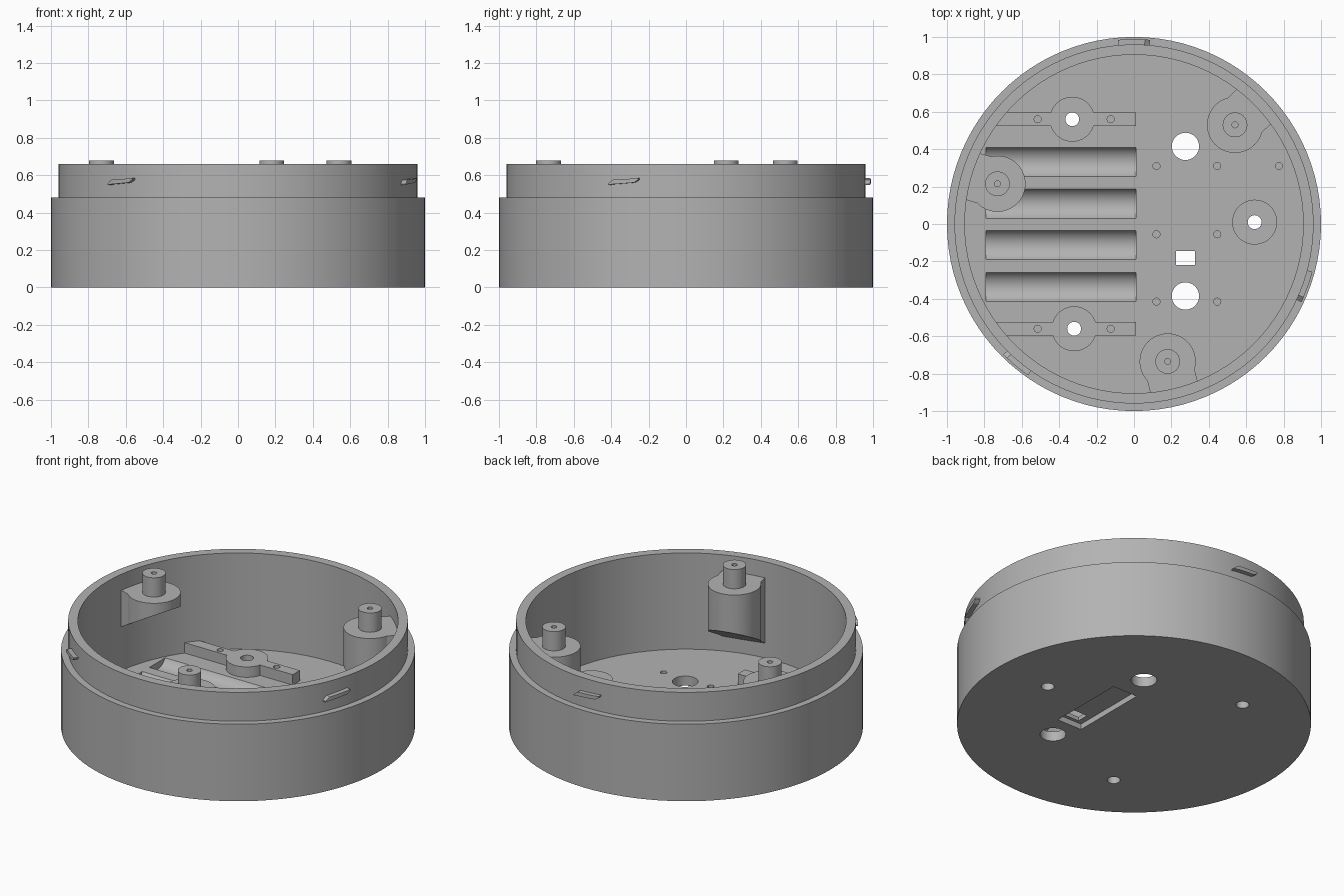
import bpy, bmesh
from math import sin, cos, pi, radians, atan2, hypot
from mathutils import Matrix

cube = bpy.data.objects.get("Cube")
if cube:
    bpy.data.objects.remove(cube, do_unlink=True)

grey = bpy.data.materials.new("plain grey")
grey.use_nodes = True
COLOUR = (0.45, 0.45, 0.45, 1)
grey.diffuse_color = COLOUR
grey.node_tree.nodes["Principled BSDF"].inputs["Base Color"].default_value = COLOUR

FLOOR, PAD_TOP, WALL = 0.06, 0.125, 0.905
BOSS_TOP, POST_TOP = 0.56, 0.68


def finish(name, bm):
    bmesh.ops.recalc_face_normals(bm, faces=bm.faces)
    mesh = bpy.data.meshes.new(name)
    bm.to_mesh(mesh)
    bm.free()
    mesh.materials.append(grey)
    obj = bpy.data.objects.new(name, mesh)
    bpy.context.collection.objects.link(obj)
    return obj


def prism(name, outline, bottom, top, matrix=None):
    """Extrude an outline upward; bottom may be a function of the point."""
    bm = bmesh.new()
    low = [bm.verts.new((x, y, bottom(x, y) if callable(bottom) else bottom)) for x, y in outline]
    high = [bm.verts.new((x, y, top)) for x, y in outline]
    bm.faces.new(low[::-1])
    bm.faces.new(high)
    n = len(low)
    for i in range(n):
        j = (i + 1) % n
        bm.faces.new((low[i], low[j], high[j], high[i]))
    if matrix:
        bm.transform(matrix)
    return finish(name, bm)


def circle(x, y, r, n=32):
    return [(x + r * cos(2 * pi * i / n), y + r * sin(2 * pi * i / n)) for i in range(n)]


def box(x0, x1, y0, y1):
    return [(x0, y0), (x1, y0), (x1, y1), (x0, y1)]


def activate(obj):
    bpy.ops.object.select_all(action='DESELECT')
    obj.select_set(True)
    bpy.context.view_layer.objects.active = obj


def combine(obj, tools, operation='DIFFERENCE'):
    activate(obj)
    for tool in tools:
        mod = obj.modifiers.new("combine", 'BOOLEAN')
        mod.operation, mod.solver, mod.object = operation, 'EXACT', tool
        bpy.ops.object.modifier_apply(modifier=mod.name)
    for tool in tools:
        bpy.data.objects.remove(tool, do_unlink=True)


parts = []

# Round shell with stepped lip
bm = bmesh.new()
profile = [(0, 0), (1, 0), (1, 0.48), (0.96, 0.48), (0.96, 0.66), (WALL, 0.66), (WALL, FLOOR), (0, FLOOR)]
verts = [bm.verts.new((r, 0, z)) for r, z in profile]
edges = [bm.edges.new(pair) for pair in zip(verts, verts[1:])]
bmesh.ops.spin(bm, geom=verts + edges, cent=(0, 0, 0), axis=(0, 0, 1), angle=2 * pi, steps=96)
bmesh.ops.remove_doubles(bm, verts=bm.verts, dist=1e-4)
shell = finish("shell", bm)
parts.append(shell)

# Floor openings and underside pocket
SCREWS = [(-0.33, 0.56), (-0.32, -0.56), (0.645, 0.01)]
cutters = [prism("cutter", circle(x, y, 0.037), -0.1, 0.3) for x, y in SCREWS]
cutters += [prism("cutter", circle(0.275, y, 0.073), -0.1, 0.3) for y in (0.415, -0.385)]
cutters.append(prism("cutter", box(0.19, 0.36, -0.24, 0.25), -0.1, 0.035))
cutters.append(prism("cutter", box(0.225, 0.325, -0.22, -0.145), -0.1, 0.3))

# Small blind holes in the floor
pins = [(x, y) for x in (0.12, 0.445) for y in (0.31, -0.055, -0.415)] + [(0.775, 0.31)]
cutters += [prism("cutter", circle(x, y, 0.019, 16), 0.045, 0.3) for x, y in pins]

# Four rounded battery troughs
HALF, DEPTH = 0.078, 0.045
radius = (HALF ** 2 + DEPTH ** 2) / (2 * DEPTH)
sweep = atan2(HALF, radius - DEPTH)
arc = [-sweep + 2 * sweep * i / 16 for i in range(17)]
along_x = Matrix(((0, 0, 1, 0), (1, 0, 0, 0), (0, 1, 0, 0), (0, 0, 0, 1)))
for y in (0.332, 0.108, -0.113, -0.337):
    trough = [(y + radius * sin(a), FLOOR - DEPTH + radius * (1 - cos(a))) for a in arc]
    trough += [(y + HALF, 0.2), (y - HALF, 0.2)]
    cutters.append(prism("cutter", trough, -0.79, 0.01, along_x))
combine(shell, cutters)

# Two mounting bars with round pads, and one lone pad
for side, (x, y) in zip(("back", "front", "left"), SCREWS):
    pad = prism(side + "_screw_pad", circle(x, y, 0.12, 48), FLOOR - 0.002, PAD_TOP)
    if side != "left":
        pad.name = side + "_mounting_bar"
        bar = prism("bar", box(-0.735, 0.01, y - 0.035, y + 0.035), FLOOR - 0.002, PAD_TOP)
        combine(pad, [bar], 'UNION')
        combine(pad, [prism("cutter", circle(px, y, 0.019, 16), 0.08, 0.3) for px in (-0.515, -0.125)])
    combine(pad, [prism("cutter", circle(x, y, 0.037), -0.1, 0.3)])
    parts.append(pad)

# Wall bosses with sloping undersides, each carrying a hollow post
for side, x, y, low in (("back", 0.54, 0.53, 0.15), ("right", -0.73, 0.215, 0.33), ("front", 0.18, -0.735, 0.15)):
    reach = hypot(x, y)
    turn = Matrix.Rotation(atan2(y, x), 4, 'Z')
    angles = [radians(60 + 240 * i / 32) for i in range(33)]
    outline = [(reach + 0.15 * cos(a), 0.15 * sin(a)) for a in angles] + [(0.93, -0.13), (0.93, 0.13)]
    boss = prism(side + "_wall_boss", outline, lambda u, v: low + 0.6 * (0.9 - u), BOSS_TOP, turn)
    post = prism("post", circle(x, y, 0.066), BOSS_TOP - 0.02, POST_TOP)
    combine(boss, [post], 'UNION')
    combine(boss, [prism("cutter", circle(x, y, 0.016, 16), 0.56, 0.8)])
    parts.append(boss)

# Slanted locking tabs around the lip
SECTIONS = [(-5, 0.548, 0.554), (-3.4, 0.552, 0.576), (0, 0.556, 0.579), (3.6, 0.561, 0.583), (5, 0.576, 0.585)]
for side, middle in (("back", 90), ("left", -20), ("right", 230)):
    bm = bmesh.new()
    rings = []
    for offset, z0, z1 in SECTIONS:
        a = radians(middle + offset)
        corners = ((0.945, z0), (0.988, z0), (0.988, z1), (0.945, z1))
        rings.append([bm.verts.new((r * cos(a), r * sin(a), z)) for r, z in corners])
    for one, two in zip(rings, rings[1:]):
        for i in range(4):
            j = (i + 1) % 4
            bm.faces.new((one[i], one[j], two[j], two[i]))
    bm.faces.new(rings[0])
    bm.faces.new(rings[-1])
    parts.append(finish(side + "_locking_tab", bm))

for part in parts:
    activate(part)
    bpy.ops.object.shade_smooth_by_angle(angle=radians(25))
